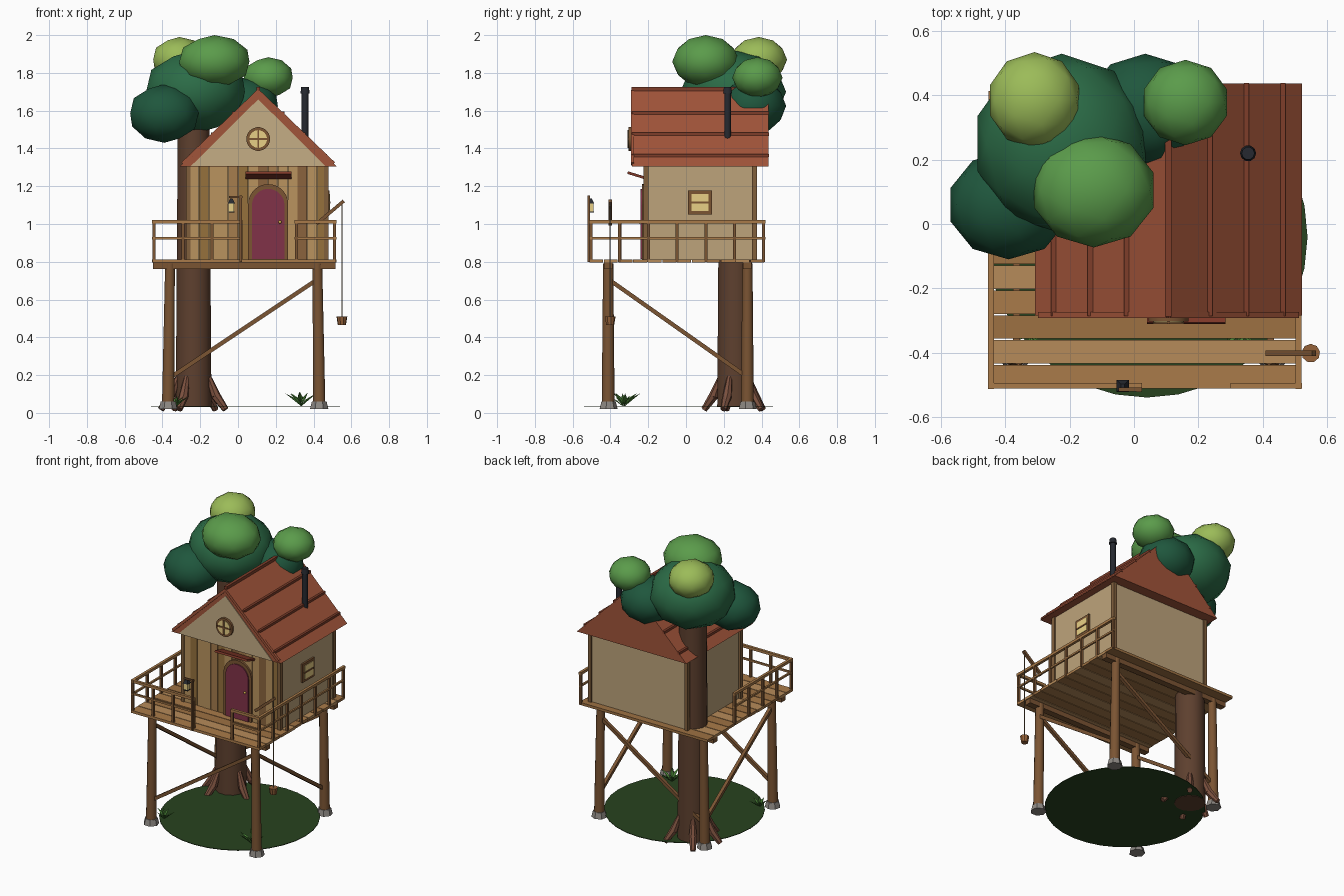
import bpy, bmesh, math, random
from mathutils import Vector, Matrix

if "Cube" in bpy.data.objects:
    bpy.data.objects.remove(bpy.data.objects["Cube"])
random.seed(4)
mats = {}


def mat(hexcol):
    if hexcol not in mats:
        m = bpy.data.materials.new("colour_" + hexcol)
        lin = [(int(hexcol[i:i + 2], 16) / 255) ** 2.2 for i in (0, 2, 4)]
        m.diffuse_color = (*lin, 1)
        m.use_nodes = True
        m.node_tree.nodes["Principled BSDF"].inputs["Base Color"].default_value = m.diffuse_color
        mats[hexcol] = m
    return mats[hexcol]


def finish(name, bm, col, smooth=False):
    bmesh.ops.recalc_face_normals(bm, faces=bm.faces)
    me = bpy.data.meshes.new(name)
    for f in bm.faces:
        f.smooth = smooth
    if smooth:
        for e in bm.edges:
            e.smooth = e.calc_face_angle(0) < math.radians(40)
    bm.to_mesh(me)
    bm.free()
    me.materials.append(mat(col))
    ob = bpy.data.objects.new(name, me)
    bpy.context.collection.objects.link(ob)
    return ob


def box(name, lo, hi, col):
    lo, hi = Vector(lo), Vector(hi)
    bm = bmesh.new()
    bmesh.ops.create_cube(bm, size=1, matrix=Matrix.Translation((lo + hi) / 2) @ Matrix.Diagonal((*(hi - lo), 1)))
    return finish(name, bm, col)


def rod(name, p, q, r1, r2, n, col, smooth=True):
    """Tapered n-sided rod from p to q."""
    p, q = Vector(p), Vector(q)
    d = q - p
    rot = d.to_track_quat('Z', 'Y').to_matrix().to_4x4()
    bm = bmesh.new()
    bmesh.ops.create_cone(bm, cap_ends=True, segments=n, radius1=r1, radius2=r2, depth=d.length,
                          matrix=Matrix.Translation((p + q) / 2) @ rot @ Matrix.Rotation(math.pi / n, 4, 'Z'))
    return finish(name, bm, col, smooth)


def beam(name, p, q, w, col):
    return rod(name, p, q, w * 0.707, w * 0.707, 4, col, False)


def prism(name, profile, y0, y1, col):
    """Profile in x,z pushed along y."""
    bm = bmesh.new()
    f = bm.faces.new([bm.verts.new((x, y0, z)) for x, z in profile])
    ext = bmesh.ops.extrude_face_region(bm, geom=[f])
    bmesh.ops.translate(bm, verts=[v for v in ext['geom'] if isinstance(v, bmesh.types.BMVert)], vec=(0, y1 - y0, 0))
    return finish(name, bm, col)


WOOD, PLANK, DARK, TAN = "7A5536", "A87A4B", "5F412B", "BCA27A"
BARK, ROOF, GLASS, IRON = "5E4232", "A0553C", "E8CF85", "2A2D33"

# Ground disc
bm = bmesh.new()
bmesh.ops.create_cone(bm, cap_ends=True, segments=32, radius1=0.5, radius2=0.5, depth=0.004,
                      matrix=Matrix.Translation((0.04, -0.04, 0.035)))
finish("ground_disc", bm, "2C4424")

# Tree trunk, roots, foliage
TX, TY = -0.235, 0.26
rod("tree_trunk", (TX, TY, 0.03), (TX, TY, 1.62), 0.098, 0.086, 12, BARK)
for i, a in enumerate((-115, -20, 50, 125, 195)):
    c, s = math.cos(math.radians(a)), math.sin(math.radians(a))
    pts = [Vector((TX + c * r, TY + s * r, z)) for r, z in ((0.085, 0.19), (0.125, 0.09), (0.18, 0.018))]
    rod(f"root_upper_{i}", pts[0], pts[1], 0.014, 0.026, 7, "7A5140")
    rod(f"root_lower_{i}", pts[1], pts[2], 0.026, 0.017, 7, "7A5140")
for name, c, r, col in (
        ("foliage_main", (-0.225, 0.25, 1.70), (0.275, 0.28, 0.22), "2F6B48"),
        ("foliage_left", (-0.39, 0.06, 1.585), (0.19, 0.17, 0.155), "24573F"),
        ("foliage_back", (0.035, 0.355, 1.625), (0.185, 0.175, 0.15), "24573F"),
        ("foliage_front", (-0.125, 0.105, 1.86), (0.195, 0.178, 0.14), "5B9A4C"),
        ("foliage_right", (0.16, 0.378, 1.775), (0.136, 0.133, 0.108), "5B9A4C"),
        ("foliage_top", (-0.31, 0.385, 1.87), (0.146, 0.15, 0.12), "9ABA59")):
    bm = bmesh.new()
    bmesh.ops.create_icosphere(bm, subdivisions=2, radius=1, matrix=Matrix.Translation(c) @ Matrix.Diagonal((*r, 1)))
    finish(name, bm, col, True)

# Stilts with stone feet
for nx, x, xt in (("left", -0.37, -0.36), ("right", 0.43, 0.42)):
    for ny, y in (("front", -0.412), ("back", 0.325)):
        rod(f"{ny}_{nx}_stilt", (x, y, 0.04), (xt, y, 0.79), 0.034, 0.027, 10, WOOD)
        rod(f"{ny}_{nx}_foot", (x, y, 0.02), (x, y, 0.06), 0.05, 0.04, 7, "8C8782", False)
# Diagonal braces
for n, y in (("front", -0.412), ("back", 0.325)):
    beam(f"{n}_brace", (-0.355, y, 0.19), (0.41, y, 0.70), 0.022, WOOD)
for n, x in (("left", -0.365), ("right", 0.425)):
    beam(f"{n}_brace", (x, -0.40, 0.70), (x, 0.31, 0.20), 0.022, WOOD)

# Deck: cross beams and planks
for n, y in (("front", -0.412), ("back", 0.325)):
    box(f"{n}_deck_beam", (-0.45, y - 0.022, 0.762), (0.515, y + 0.022, 0.80), WOOD)
for i in range(12):
    y = -0.512 + i * 0.0775
    e = random.uniform(0, 0.008)
    box(f"deck_plank_{i}", (-0.455 + e, y, 0.795), (0.522 - e, y + 0.073, 0.813), (PLANK, "B58A5A", "9C7044")[i % 3])


# Railings
def railing(name, p, q, n):
    p, q = Vector((*p, 0)), Vector((*q, 0))
    for i in range(n):
        c = p.lerp(q, i / (n - 1))
        box(f"{name}_baluster_{i}", c + Vector((-0.008, -0.008, 0.80)), c + Vector((0.008, 0.008, 1.01)), WOOD)
    d = (q - p).normalized() * 0.01
    for part, z, w in (("top", 1.012, 0.018), ("mid", 0.925, 0.012)):
        beam(f"{name}_{part}_rail", p - d + Vector((0, 0, z)), q + d + Vector((0, 0, z)), w, PLANK)


railing("front_left_railing", (-0.445, -0.503), (0.015, -0.503), 4)
railing("front_right_railing", (0.31, -0.503), (0.512, -0.503), 2)
railing("right_railing", (0.512, -0.503), (0.512, 0.41), 7)
railing("left_railing", (-0.445, -0.503), (-0.445, 0.11), 5)

# Cabin walls, corner posts, front boards
X0, X1, Y0, Y1 = -0.26, 0.472, -0.21, 0.365
box("cabin_walls", (X0, Y0, 0.81), (X1, Y1, 1.31), TAN)
for nx, x in (("left", X0), ("right", X1)):
    for ny, y in (("front", Y0), ("back", Y1)):
        box(f"{ny}_{nx}_corner_post", (x - 0.016, y - 0.016, 0.81), (x + 0.008, y + 0.012, 1.31), "80603F")
N = 14
w = (X1 - X0) / N
for i in range(N):
    x = X0 + i * w
    box(f"front_board_{i}", (x + 0.001, Y0 - random.uniform(0.008, 0.013), 0.813), (x + w - 0.001, Y0, 1.308),
        ("A47C4E", "8A6440", "B8925F", "95703F")[i * 3 % 4 if i % 3 else 2])

# Roof with raised courses, ridge cap, gable panel
RX, RZ, EZ = 0.107, 1.715, 1.305
prism("roof", [(-0.308, EZ), (0.523, EZ), (RX, RZ)], -0.285, 0.437, ROOF)
for side in (-1, 1):
    for k, d in enumerate((0.13, 0.243, 0.357)):
        x, z = RX + side * d, RZ - d * 0.987
        beam(f"roof_course_{'left' if side < 0 else 'right'}_{k}", (x, -0.287, z), (x, 0.439, z), 0.016, "7E402E")
    beam(f"gable_trim_{'left' if side < 0 else 'right'}", (RX + side * 0.40, -0.283, EZ + 0.015),
         (RX, -0.283, RZ - 0.012), 0.018, ROOF)
beam("roof_ridge_cap", (RX, -0.288, RZ), (RX, 0.44, RZ), 0.02, "7E402E")
prism("gable_panel", [(RX - 0.355, EZ + 0.003), (RX + 0.355, EZ + 0.003), (RX, RZ - 0.055)], -0.289, -0.28, "C4AC84")

# Round gable window
WZ = 1.45
rod("round_window_frame", (RX, -0.287, WZ), (RX, -0.304, WZ), 0.063, 0.063, 20, WOOD)
rod("round_window_pane", (RX, -0.30, WZ), (RX, -0.307, WZ), 0.047, 0.047, 20, GLASS)
box("round_window_bar_upright", (RX - 0.005, -0.311, WZ - 0.048), (RX + 0.005, -0.30, WZ + 0.048), WOOD)
box("round_window_bar_level", (RX - 0.048, -0.311, WZ - 0.005), (RX + 0.048, -0.30, WZ + 0.005), WOOD)


# Arched door, frame, knob, awning
def arch(cx, r, z0, zs):
    return [(cx - r, z0), (cx + r, z0)] + [(cx + r * math.cos(a), zs + r * math.sin(a))
                                           for a in [math.pi * i / 14 for i in range(15)]]


prism("door_frame", arch(0.16, 0.106, 0.813, 1.105), -0.234, Y0, WOOD)
prism("door", arch(0.16, 0.086, 0.814, 1.10), -0.241, Y0, "80354A")
bm = bmesh.new()
bmesh.ops.create_icosphere(bm, subdivisions=2, radius=0.009, matrix=Matrix.Translation((0.222, -0.245, 1.01)))
finish("door_knob", bm, "C9A24B", True)
aw = box("door_awning", (-0.122, -0.045, -0.007), (0.122, 0.045, 0.007), "7E3A2C")
aw.location = (0.162, -0.266, 1.259)
aw.rotation_euler = (math.radians(-17), 0, 0)

# Side window
box("side_window_frame", (X1, 0.01, 1.05), (X1 + 0.012, 0.138, 1.178), WOOD)
box("side_window_pane", (X1, 0.028, 1.068), (X1 + 0.015, 0.12, 1.16), GLASS)
box("side_window_bar", (X1, 0.025, 1.109), (X1 + 0.019, 0.123, 1.119), WOOD)

# Stove pipe
rod("stove_pipe", (0.355, 0.22, 1.42), (0.355, 0.22, 1.70), 0.018, 0.018, 10, IRON)
rod("stove_pipe_cap", (0.355, 0.22, 1.69), (0.355, 0.22, 1.725), 0.025, 0.02, 10, IRON)

# Lantern on its post
box("lantern_post", (0.008, -0.522, 0.80), (0.022, -0.508, 1.15), WOOD)
beam("lantern_arm", (-0.048, -0.515, 1.143), (0.025, -0.515, 1.143), 0.011, WOOD)
box("lantern_glass", (-0.049, -0.518, 1.065), (-0.021, -0.49, 1.11), GLASS)
rod("lantern_lid", (-0.035, -0.504, 1.108), (-0.035, -0.504, 1.135), 0.027, 0.008, 4, IRON, False)
box("lantern_base", (-0.051, -0.52, 1.06), (-0.019, -0.488, 1.067), IRON)

# Hoist arm, rope and bucket
beam("hoist_arm", (0.415, -0.402, 1.00), (0.56, -0.402, 1.122), 0.018, WOOD)
rod("hoist_rope", (0.55, -0.402, 1.11), (0.55, -0.402, 0.51), 0.003, 0.003, 6, "9A8260")
rod("bucket", (0.55, -0.402, 0.466), (0.55, -0.402, 0.51), 0.022, 0.029, 9, "94623C", False)

# Grass tufts made of bent folded blades
for t, (gx, gy, s) in enumerate(((0.335, -0.325, 1.0), (-0.325, -0.335, 0.75))):
    bm = bmesh.new()
    for i in range(8):
        a = i * math.tau / 8 + random.uniform(-0.2, 0.2)
        out, side = Vector((math.cos(a), math.sin(a), 0)), Vector((-math.sin(a), math.cos(a), 0))
        reach, h = random.uniform(0.06, 0.09) * s, random.uniform(0.05, 0.085) * s
        base = Vector((gx, gy, 0.035))
        mid = base + out * reach * 0.45 + Vector((0, 0, h * 0.65))
        tip = base + out * reach + Vector((0, 0, h))
        v = [bm.verts.new(p) for p in (base, mid + side * 0.011 * s, tip, mid - side * 0.011 * s)]
        bm.faces.new((v[0], v[1], v[2]))
        bm.faces.new((v[0], v[2], v[3]))
    finish(f"grass_tuft_{t}", bm, "4F8A3C")
